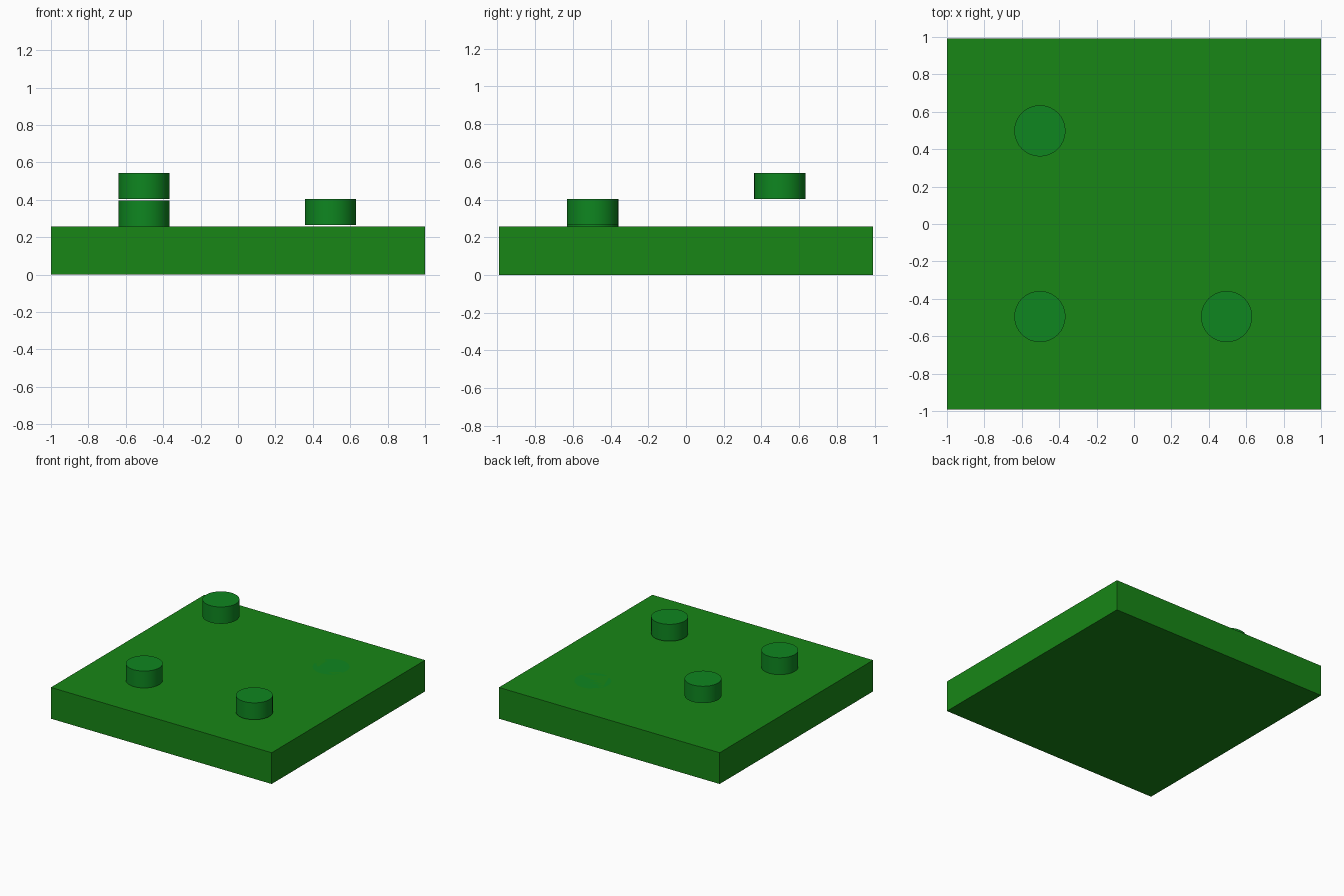
import bpy
import math

if "Cube" in bpy.data.objects:
    bpy.data.objects.remove(bpy.data.objects["Cube"])


def material(name, rgb):
    mat = bpy.data.materials.new(name)
    mat.diffuse_color = (*rgb, 1.0)
    mat.use_nodes = True
    mat.node_tree.nodes["Principled BSDF"].inputs["Base Color"].default_value = mat.diffuse_color
    return mat


plate_green = material("plate_green", (0.009, 0.24, 0.008))
stud_green = material("stud_green", (0.0045, 0.24, 0.0144))

# Thin square base plate
PLATE_TOP = 0.256
bpy.ops.mesh.primitive_cube_add(size=1, location=(0, 0, PLATE_TOP / 2))
plate = bpy.context.object
plate.name = "base_plate"
plate.scale = (2.0, 1.985, PLATE_TOP)
bpy.ops.object.transform_apply(location=False, rotation=False, scale=True)
plate.data.materials.append(plate_green)

# Round studs, each at its own height; the back right one is sunk flush
STUD_RADIUS, STUD_HEIGHT = 0.137, 0.138


def stud(name, x, y, top):
    bpy.ops.mesh.primitive_cylinder_add(
        vertices=32, radius=STUD_RADIUS, depth=STUD_HEIGHT,
        location=(x, y, top - STUD_HEIGHT / 2))
    obj = bpy.context.object
    obj.name = name
    obj.data.materials.append(stud_green)
    bpy.ops.object.shade_smooth_by_angle(angle=math.radians(30))


stud("stud_front_left", -0.503, -0.495, 0.396)
stud("stud_front_right", 0.495, -0.495, 0.403)
stud("stud_back_left", -0.503, 0.498, 0.542)
stud("stud_back_right", 0.495, 0.498, PLATE_TOP)
